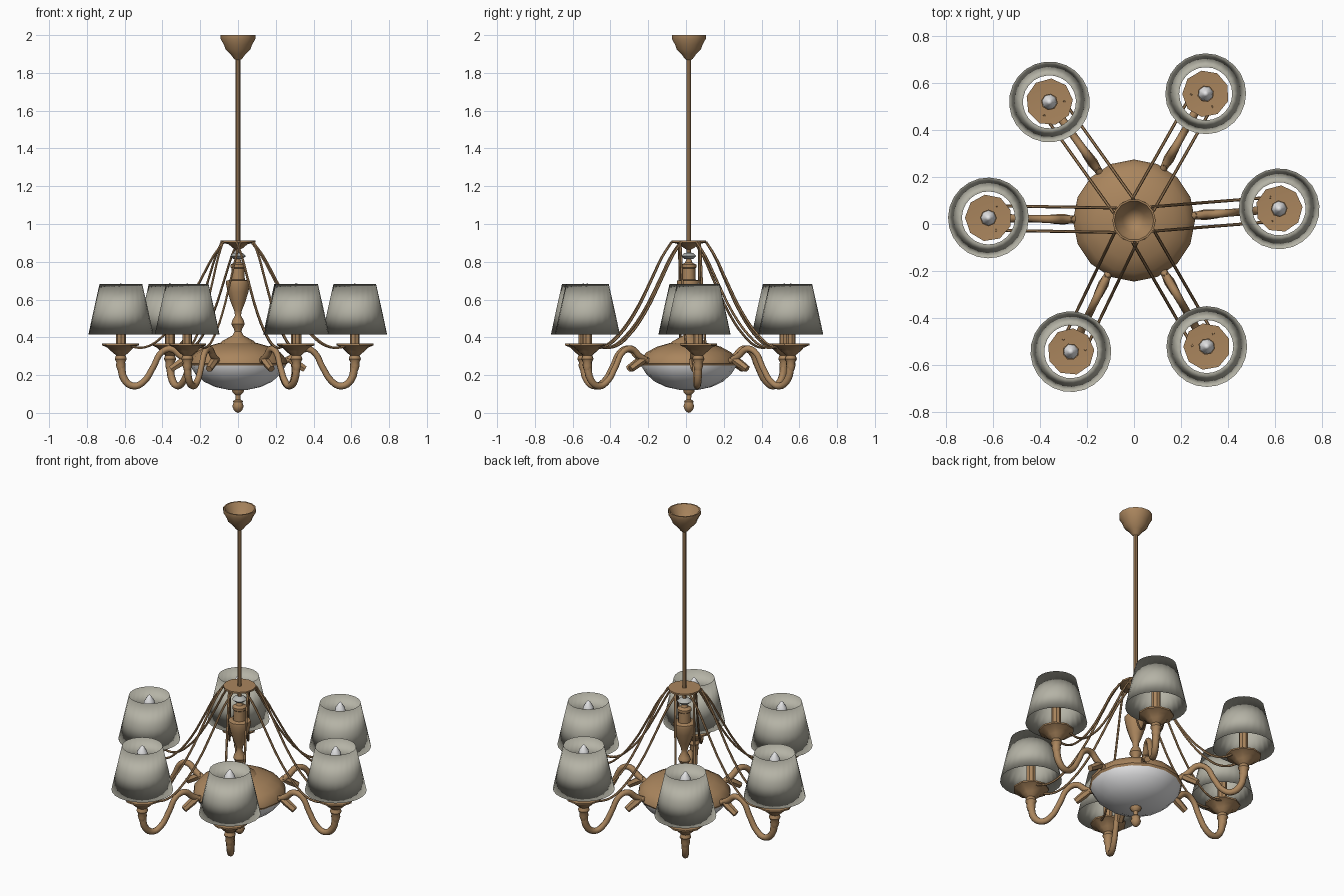
import bpy
import bmesh
import math
from mathutils import Vector

cube = bpy.data.objects.get("Cube")
if cube:
    bpy.data.objects.remove(cube, do_unlink=True)

CENTRE_Y = 0.015
REACH = 0.62
ARM_ANGLES = [4.6, 60.5, 125.5, 179, 244.3, 300]


def material(name, colour):
    mat = bpy.data.materials.new(name)
    mat.use_nodes = True
    mat.diffuse_color = (*colour, 1)
    mat.node_tree.nodes["Principled BSDF"].inputs["Base Color"].default_value = (*colour, 1)
    return mat


bronze = material("bronze", (0.40, 0.235, 0.11))
fabric = material("shade fabric", (0.46, 0.45, 0.38))
white = material("white glass", (0.78, 0.78, 0.79))
grey = material("grey glass", (0.45, 0.46, 0.44))


def finish(obj, mat, angle, spin):
    """Place the part on the lamp axis, colour and shade it."""
    obj.data.materials.clear()
    obj.data.materials.append(mat)
    obj.location = (0, CENTRE_Y, 0)
    obj.rotation_euler.z = math.radians(spin)
    bpy.ops.object.select_all(action="DESELECT")
    obj.select_set(True)
    bpy.context.view_layer.objects.active = obj
    if angle >= 180:
        bpy.ops.object.shade_smooth()
    else:
        bpy.ops.object.shade_smooth_by_angle(angle=math.radians(angle))
    return obj


def lathe(name, profile, mat, sides=12, x=0, spin=0, angle=40, closed=False):
    """Turn (radius, height) points around a vertical axis at x."""
    bm = bmesh.new()
    verts = [bm.verts.new((x + r, 0, z)) for r, z in profile]
    edges = [bm.edges.new(pair) for pair in zip(verts, verts[1:])]
    if closed:
        edges.append(bm.edges.new((verts[-1], verts[0])))
    bmesh.ops.spin(bm, geom=verts + edges, cent=(x, 0, 0), axis=(0, 0, 1),
                   angle=math.tau, steps=sides, use_duplicate=False)
    bmesh.ops.remove_doubles(bm, verts=bm.verts, dist=0.0002)
    bmesh.ops.recalc_face_normals(bm, faces=bm.faces)
    mesh = bpy.data.meshes.new(name)
    bm.to_mesh(mesh)
    bm.free()
    obj = bpy.data.objects.new(name, mesh)
    bpy.context.collection.objects.link(obj)
    return finish(obj, mat, angle, spin)


def tube(name, points, radius, mat, spin=0, bevel=2, steps=4):
    """Sweep a round section along a smooth path; points are (position, thickness)."""
    curve = bpy.data.curves.new(name, "CURVE")
    curve.dimensions = "3D"
    curve.bevel_depth = radius
    curve.bevel_resolution = bevel
    curve.resolution_u = steps
    curve.use_fill_caps = True
    spline = curve.splines.new("BEZIER")
    spline.bezier_points.add(len(points) - 1)
    for bp, (co, thick) in zip(spline.bezier_points, points):
        bp.co = Vector(co)
        bp.radius = thick
        bp.handle_left_type = bp.handle_right_type = "AUTO"
    obj = bpy.data.objects.new(name, curve)
    bpy.context.collection.objects.link(obj)
    bpy.ops.object.select_all(action="DESELECT")
    obj.select_set(True)
    bpy.context.view_layer.objects.active = obj
    bpy.ops.object.convert(target="MESH")
    return finish(bpy.context.view_layer.objects.active, mat, 50, spin)


# Ceiling cup, open at the top, and hanging rod
lathe("ceiling_cup", [(0.008, 1.865), (0.022, 1.875), (0.04, 1.9), (0.066, 1.925), (0.075, 1.95),
                      (0.092, 1.98), (0.092, 2.0), (0.084, 2.0), (0.05, 1.94), (0, 1.9)], bronze, 14)
lathe("hanging_rod", [(0.012, 0.5), (0.012, 1.9)], bronze, 8)

# Crown that carries the support wires
lathe("crown", [(0.012, 0.865), (0.03, 0.875), (0.05, 0.893), (0.092, 0.902), (0.092, 0.912),
                (0.012, 0.912)], bronze, 12)
lathe("glass_ring", [(0, 0.812), (0.025, 0.815), (0.042, 0.83), (0.025, 0.846), (0, 0.85)], grey, 10)

# Turned column
lathe("column", [(0.1, 0.365), (0.085, 0.38), (0.03, 0.41), (0.018, 0.43), (0.022, 0.445), (0.036, 0.47),
                 (0.03, 0.49), (0.016, 0.515), (0.02, 0.54), (0.036, 0.58), (0.055, 0.64),
                 (0.064, 0.685), (0.062, 0.7), (0.036, 0.705), (0.034, 0.765), (0.04, 0.77),
                 (0.04, 0.785), (0.02, 0.795), (0.012, 0.815)], bronze, 12)

# Body: bronze dome over a white bowl
lathe("body_dome", [(0, 0.378), (0.1, 0.37), (0.17, 0.35), (0.225, 0.32), (0.255, 0.285),
                    (0.26, 0.262), (0.252, 0.25)], bronze, 16)
lathe("glass_bowl", [(0.253, 0.262), (0.25, 0.245), (0.225, 0.205), (0.18, 0.165), (0.12, 0.137),
                     (0.05, 0.122), (0, 0.12)], white, 16)

# Bottom finial
lathe("finial_stem", [(0.032, 0.124), (0.03, 0.11), (0.014, 0.095), (0.013, 0.072), (0.026, 0.062),
                      (0.024, 0.052), (0, 0.05)], bronze, 10)
lathe("finial_ball", [(0, 0.058), (0.024, 0.052), (0.03, 0.035), (0.022, 0.015), (0.01, 0.004),
                      (0, 0)], bronze, 10)

# Paths in (radius, height, thickness) for one arm and one support wire
ARM_PATH = [(0.25, 0.275, 0.9), (0.30, 0.30, 1.0), (0.35, 0.338, 1.0), (0.40, 0.325, 0.9),
            (0.45, 0.24, 0.9), (0.50, 0.165, 0.95), (0.55, 0.142, 1.0), (0.60, 0.175, 1.1),
            (REACH, 0.27, 1.2)]
WIRE_PATH = [(0.075, 0.905), (0.13, 0.83), (0.2, 0.70), (0.3, 0.525), (0.4, 0.405), (0.47, 0.355),
             (0.53, 0.345), (0.59, 0.362)]

for number, spin in enumerate(ARM_ANGLES, 1):
    tag = f"_{number}"
    # Curved arm with its root bead and outward stub
    tube("arm" + tag, [((r, 0, z), t) for r, z, t in ARM_PATH], 0.018, bronze, spin)
    tube("arm_stub" + tag, [((0.26, 0, 0.29), 0.8), ((0.30, 0, 0.268), 1.2), ((0.355, 0, 0.232), 1.0)],
         0.019, bronze, spin, 1, 2)

    # Drip cup, candle and bulb
    lathe("drip_cup" + tag, [(0.018, 0.225), (0.026, 0.25), (0.024, 0.268), (0.033, 0.285), (0.026, 0.305),
                             (0.05, 0.325), (0.07, 0.345), (0.1, 0.358), (0.1, 0.367), (0, 0.36)],
          bronze, 9, REACH, spin)
    lathe("candle" + tag, [(0.026, 0.36), (0.026, 0.615), (0.036, 0.618), (0.036, 0.626), (0, 0.626)],
          bronze, 8, REACH, spin)
    lathe("bulb" + tag, [(0.02, 0.622), (0.032, 0.632), (0.028, 0.65), (0.012, 0.675), (0, 0.688)],
          white, 8, REACH, spin)

    # Fabric shade: a thin shell, rounded over both rims
    lathe("lampshade" + tag, [(0.172, 0.415), (0.144, 0.545), (0.113, 0.683), (0.132, 0.545)],
          fabric, 24, REACH, spin, 180, True)

    # Pair of support wires
    for side, label in ((1, "left"), (-1, "right")):
        tube(f"support_wire_{label}{tag}", [((r, side * 0.052, z), 1) for r, z in WIRE_PATH],
             0.0065, bronze, spin, 1, 3)
